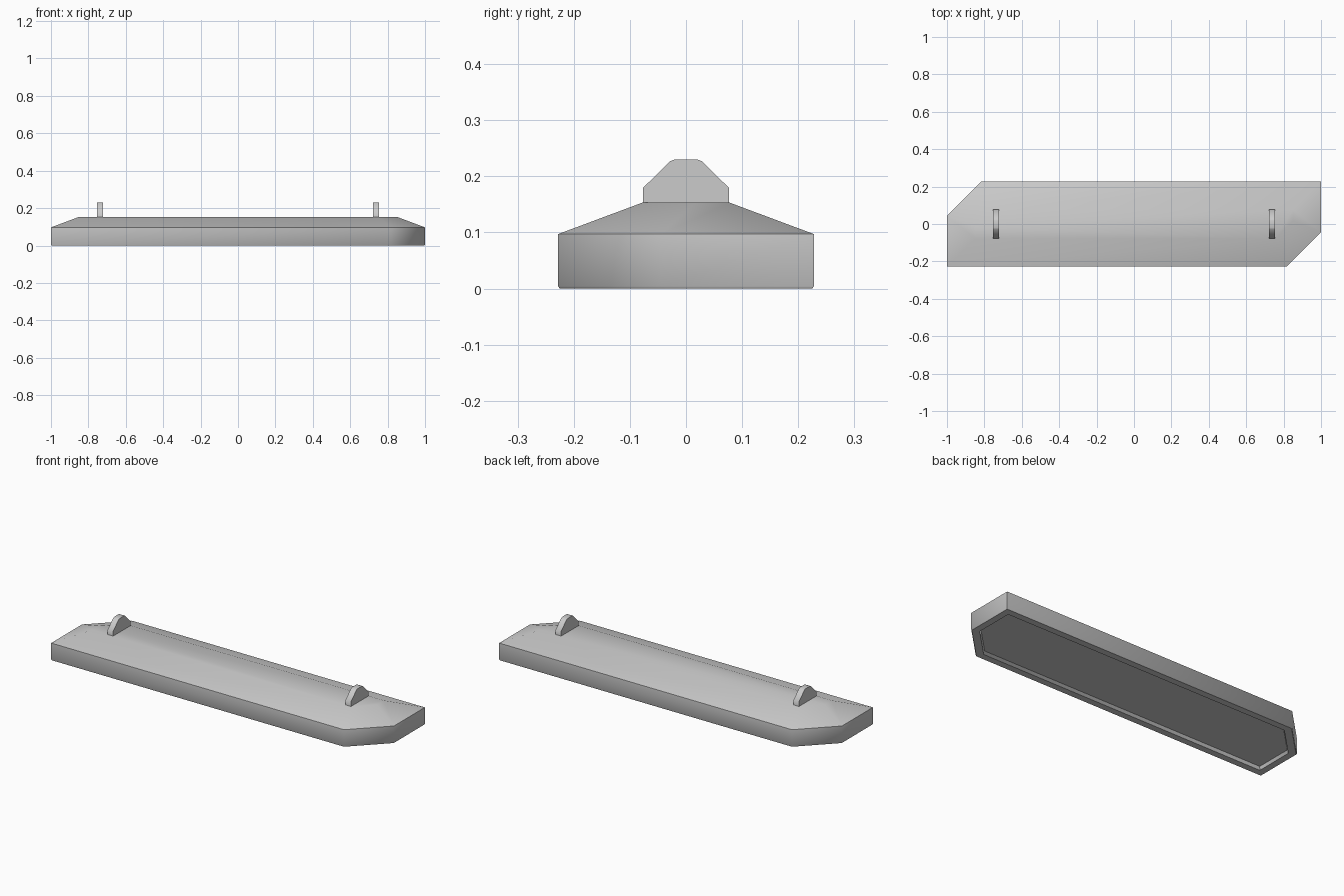
import bpy, bmesh, math

if "Cube" in bpy.data.objects:
    bpy.data.objects.remove(bpy.data.objects["Cube"])


def outline(inset):
    """Long six-sided footprint with two opposite corners cut, offset inward."""
    x, y = 1 - inset, 0.228 - inset
    d = 1.045 - inset * math.sqrt(2)      # x - y = d along the cut corner
    half = [(-x, -y), (d - y, -y), (x, x - d)]
    return half + [(-px, -py) for px, py in half]


def finish(name, bm, angle):
    bmesh.ops.recalc_face_normals(bm, faces=bm.faces)
    mesh = bpy.data.meshes.new(name)
    bm.to_mesh(mesh)
    bm.free()
    ob = bpy.data.objects.new(name, mesh)
    bpy.context.collection.objects.link(ob)
    bpy.ops.object.select_all(action='DESELECT')
    ob.select_set(True)
    bpy.context.view_layer.objects.active = ob
    bpy.ops.object.shade_smooth_by_angle(angle=math.radians(angle))
    return ob


# Housing: recessed underside, rim, upright walls and sloped lid in one loft
levels = [(0.045, 0.018), (0.04, 0.0), (0.003, 0.0), (0.0, 0.004),
          (0.0, 0.097), (0.15, 0.153)]
bm = bmesh.new()
rings = [[bm.verts.new((x, y, z)) for x, y in outline(i)] for i, z in levels]
for a, b in zip(rings, rings[1:]):
    for k in range(6):
        n = (k + 1) % 6
        bm.faces.new((a[k], a[n], b[n], b[k]))
bm.faces.new(rings[0][::-1])
bm.faces.new(rings[-1])
finish("housing", bm, 50)

# Hanging lugs: chamfered tabs near both ends of the lid
half = [(0.077, 0.148), (0.077, 0.179), (0.028, 0.227), (0.02, 0.23)]
profile = half + [(-y, z) for y, z in reversed(half)]
for side, name in ((-1, "left_lug"), (1, "right_lug")):
    bm = bmesh.new()
    face = bm.faces.new([bm.verts.new((side * 0.738 - 0.017, y, z)) for y, z in profile])
    ext = bmesh.ops.extrude_face_region(bm, geom=[face], use_keep_orig=True)
    bmesh.ops.translate(bm, vec=(0.034, 0, 0),
                        verts=[g for g in ext["geom"] if isinstance(g, bmesh.types.BMVert)])
    finish(name, bm, 50)
